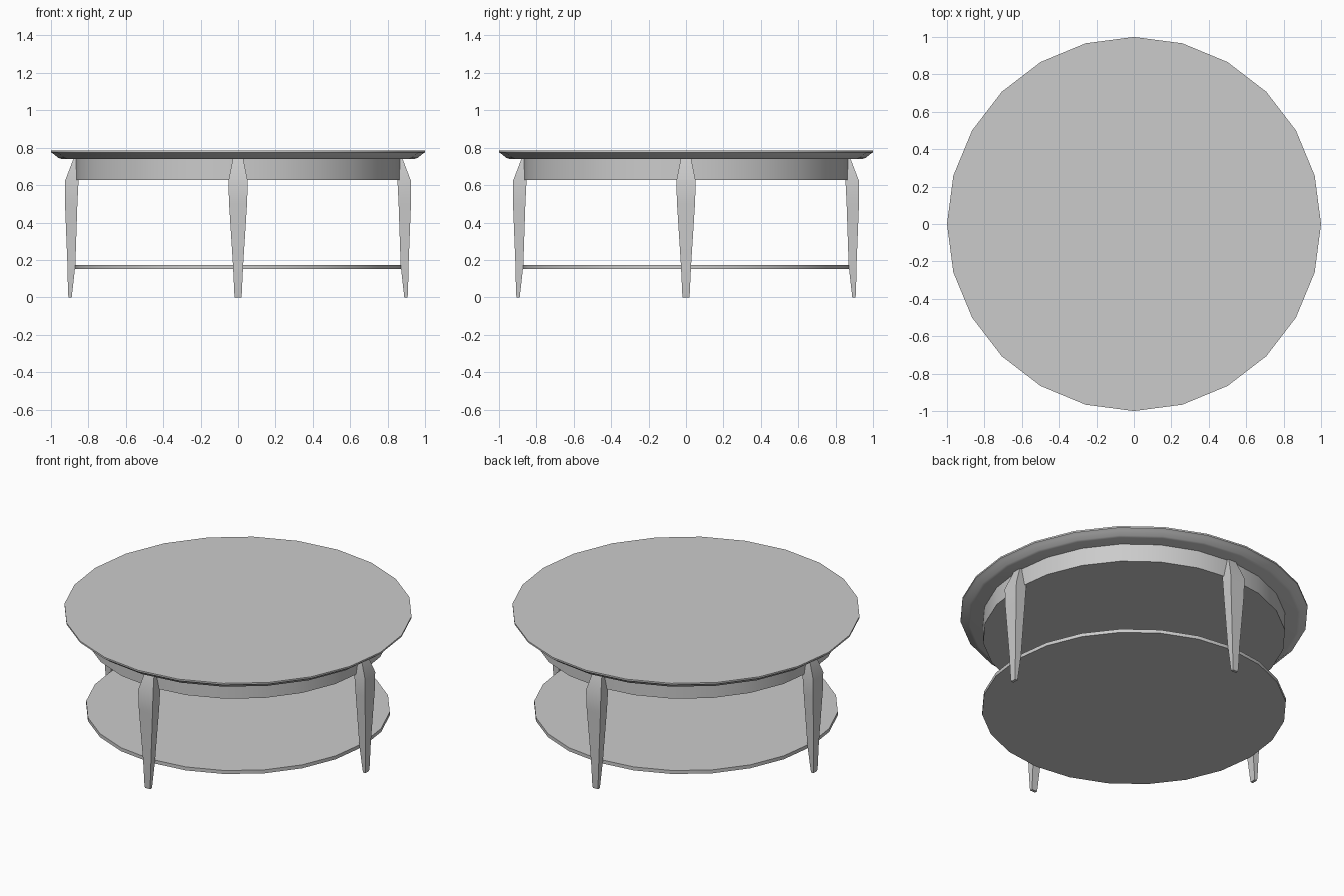
import bpy, bmesh, math

if "Cube" in bpy.data.objects:
    bpy.data.objects.remove(bpy.data.objects["Cube"])

wood = bpy.data.materials.new("plain grey")
wood.diffuse_color = (0.6, 0.6, 0.6, 1)
wood.use_nodes = True
wood.node_tree.nodes["Principled BSDF"].inputs["Base Color"].default_value = wood.diffuse_color


def finish(bm, name):
    bmesh.ops.recalc_face_normals(bm, faces=bm.faces)
    me = bpy.data.meshes.new(name)
    bm.to_mesh(me)
    bm.free()
    me.materials.append(wood)
    me.shade_smooth()
    me.set_sharp_from_angle(angle=math.radians(30))
    ob = bpy.data.objects.new(name, me)
    bpy.context.collection.objects.link(ob)
    return ob


def loft(rings, name):
    """Join a stack of equal-length point rings and cap both ends."""
    bm = bmesh.new()
    loops = [[bm.verts.new(p) for p in ring] for ring in rings]
    n = len(loops[0])
    for a, b in zip(loops, loops[1:]):
        for i in range(n):
            j = (i + 1) % n
            bm.faces.new((a[i], a[j], b[j], b[i]))
    bm.faces.new(loops[0])
    bm.faces.new(loops[-1])
    return finish(bm, name)


def disc(profile, name, sides=24):
    """Turned part from (radius, height) points."""
    angles = [math.tau * i / sides for i in range(sides)]
    return loft([[(r * math.cos(a), r * math.sin(a), z) for a in angles]
                 for r, z in profile], name)


# Table top with a flared underside and thin rim
disc([(0.945, 0.74), (0.96, 0.745), (0.985, 0.765), (1.0, 0.775), (1.0, 0.785)],
     "table_top")

# Apron and lower shelf
disc([(0.87, 0.627), (0.87, 0.74)], "apron")
disc([(0.875, 0.152), (0.875, 0.174)], "lower_shelf")

# Tapered legs: (height, inner radius, outer radius, half width)
LEG = [(0.0, 0.889, 0.906, 0.018),
       (0.02, 0.887, 0.909, 0.020),
       (0.17, 0.870, 0.912, 0.027),
       (0.50, 0.859, 0.925, 0.048),
       (0.62, 0.853, 0.926, 0.052),
       (0.74, 0.845, 0.880, 0.028)]
for k, side in enumerate(("right", "back", "left", "front")):
    leg = loft([[(r0, -w, z), (r1, -w, z), (r1, w, z), (r0, w, z)]
                for z, r0, r1, w in LEG], side + "_leg")
    leg.rotation_euler.z = k * math.pi / 2
